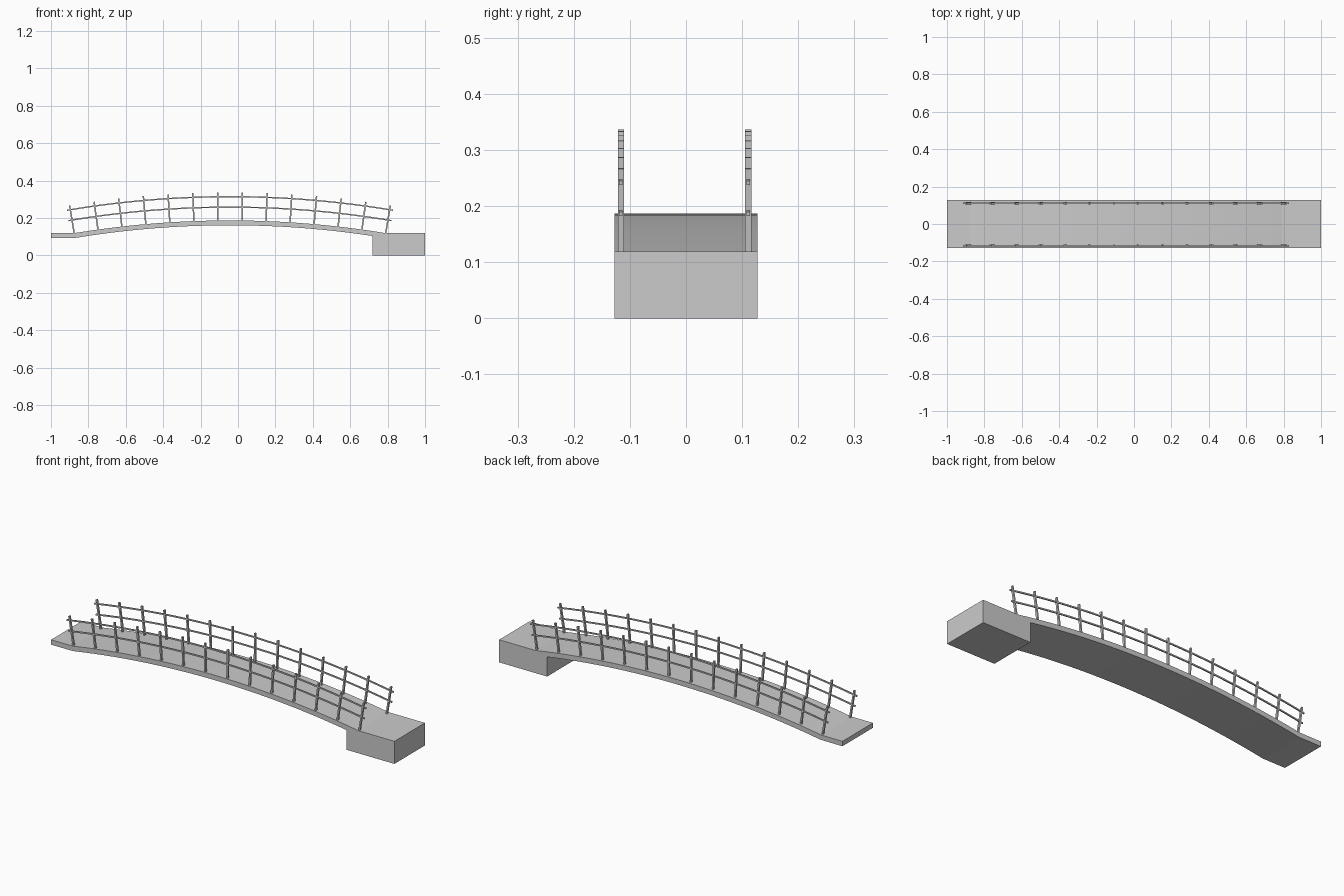
import bpy, bmesh, math
from mathutils import Matrix, Vector

if "Cube" in bpy.data.objects:
    bpy.data.objects.remove(bpy.data.objects["Cube"])

CX, TOP, HALF, SAG = -0.043, 0.187, 0.833, 0.068
R = (HALF**2 + SAG**2) / (2 * SAG)      # radius of the deck's top surface
CZ = TOP - R
A = math.asin(HALF / R)                 # half angle of the arch
W, T = 0.127, 0.026                     # half width and thickness of deck


def arc(angle, height=0.0):
    r = R + height
    return CX + r * math.sin(angle), CZ + r * math.cos(angle)


def finish(name, bm, smooth=True):
    bmesh.ops.recalc_face_normals(bm, faces=bm.faces)
    me = bpy.data.meshes.new(name)
    bm.to_mesh(me)
    bm.free()
    ob = bpy.data.objects.new(name, me)
    bpy.context.collection.objects.link(ob)
    if smooth:
        bpy.ops.object.select_all(action='DESELECT')
        ob.select_set(True)
        bpy.context.view_layer.objects.active = ob
        bpy.ops.object.shade_smooth_by_angle(angle=math.radians(6))
    return ob


def add_strip(bm, pairs, y0, y1):
    """Sweep a rectangular section along (lower, upper) pairs of x,z points."""
    rings = [[bm.verts.new((p[0], y, p[1])) for p, y in
              ((lo, y0), (lo, y1), (up, y1), (up, y0))] for lo, up in pairs]
    for a, b in zip(rings, rings[1:]):
        for i in range(4):
            j = (i + 1) % 4
            bm.faces.new((a[i], a[j], b[j], b[i]))
    bm.faces.new(rings[0])
    bm.faces.new(rings[-1])


# arched deck with a flat landing on the left
bm = bmesh.new()
N = 40
pairs = [((-1.0, 0.093), (-1.0, 0.119))]
for i in range(N + 1):
    a = -A + 2 * A * i / N
    pairs.append((arc(a, -T), arc(a)))
add_strip(bm, pairs, -W, W)
finish("deck", bm)

# solid abutment block on the right
bm = bmesh.new()
add_strip(bm, [((0.72, 0), (0.72, 0.119)), ((1.0, 0), (1.0, 0.119))], -W, W)
finish("abutment", bm, False)

# railings: radial posts and two curved rails on each side
POSTS, H = 14, 0.15
for side, y in (("front", -0.116), ("back", 0.111)):
    bm = bmesh.new()
    for i in range(POSTS):
        a = -A + 2 * A * i / (POSTS - 1)
        x, z = arc(a, H / 2 - 0.003)
        m = Matrix.Translation((x, y, z)) @ Matrix.Rotation(a, 4, 'Y')
        bmesh.ops.create_cube(bm, size=1, matrix=m @ Matrix.Diagonal((0.008, 0.011, H + 0.006, 1)))
    finish(side + "_posts", bm, False)

    for label, h in (("upper", 0.127), ("lower", 0.071)):
        bm = bmesh.new()
        e = A + 0.018 / R
        angles = [-e + 2 * e * i / N for i in range(N + 1)]
        add_strip(bm, [(arc(a, h - 0.0035), arc(a, h + 0.0035)) for a in angles],
                  y - 0.003, y + 0.003)
        finish(f"{side}_{label}_rail", bm)
